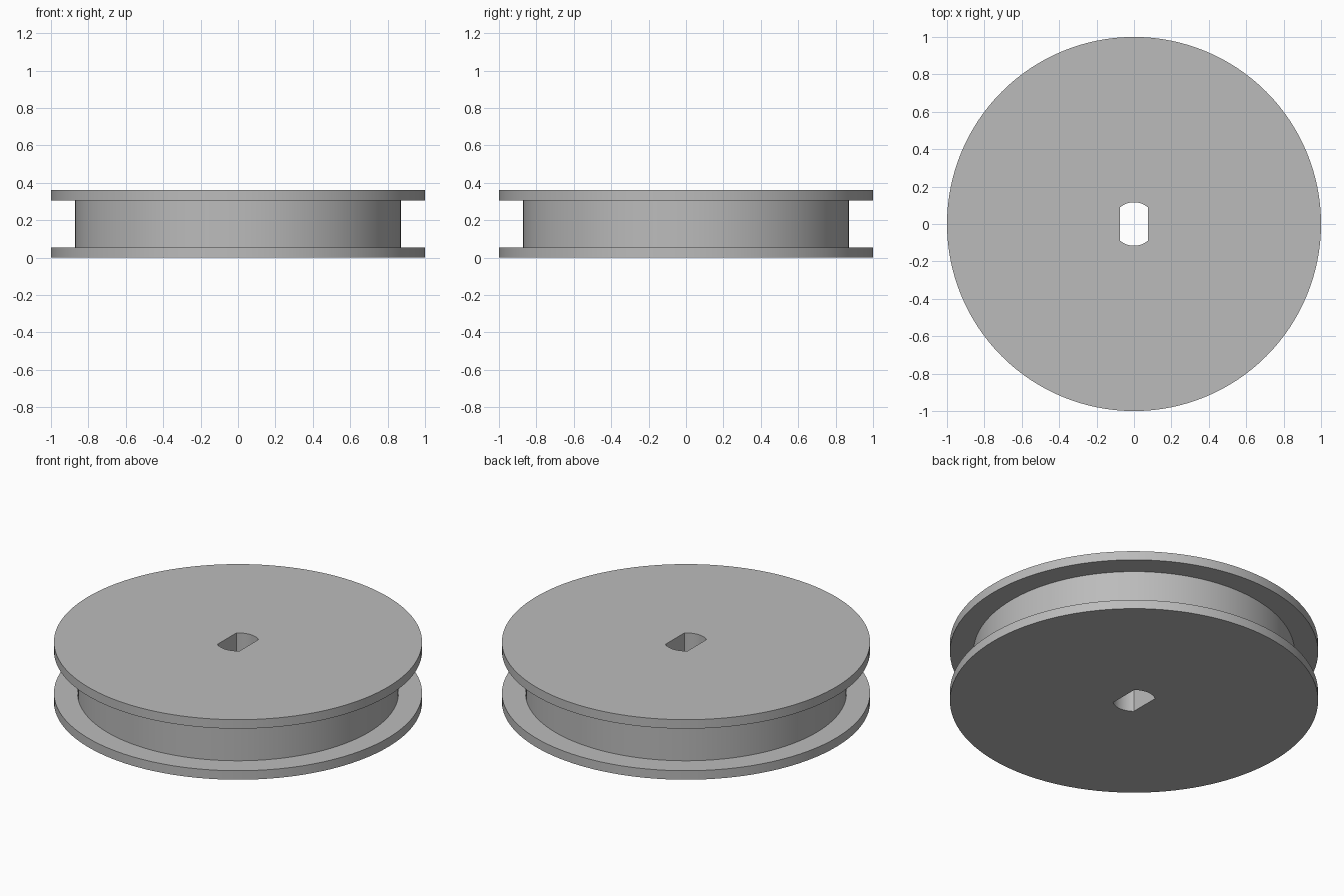
import bpy
import bmesh
from math import cos, sin, tau, radians

cube = bpy.data.objects.get("Cube")
if cube:
    bpy.data.objects.remove(cube, do_unlink=True)

SIDES = 128
HEIGHT = 0.36
FLANGE = 0.054
RIM, HUB = 1.0, 0.872
BORE = 0.116
# the bore's flats start exactly on a division of the circle
FLAT = BORE * cos(tau * 18 / SIDES)

grey = bpy.data.materials.new("plain grey")
grey.use_nodes = True
colour = (0.5, 0.5, 0.5, 1)
grey.diffuse_color = colour
grey.node_tree.nodes["Principled BSDF"].inputs["Base Color"].default_value = colour


def ring(bm, radius, z, flat=None):
    """Circle of vertices, optionally cut by two flats facing the x axis."""
    verts = []
    for i in range(SIDES):
        c, s = cos(tau * i / SIDES), sin(tau * i / SIDES)
        r = radius
        if flat and abs(c) * radius > flat:
            r = flat / abs(c)
        verts.append(bm.verts.new((r * c, r * s, z)))
    return verts


# Closed section: bore, bottom flange, recessed hub, top flange, back to bore
bm = bmesh.new()
rings = [ring(bm, BORE, 0, FLAT)]
for radius, z in [(RIM, 0), (RIM, FLANGE), (HUB, FLANGE),
                  (HUB, HEIGHT - FLANGE), (RIM, HEIGHT - FLANGE), (RIM, HEIGHT)]:
    rings.append(ring(bm, radius, z))
rings.append(ring(bm, BORE, HEIGHT, FLAT))
for a, b in zip(rings, rings[1:] + rings[:1]):
    for i in range(SIDES):
        j = (i + 1) % SIDES
        bm.faces.new((a[i], a[j], b[j], b[i]))
bmesh.ops.recalc_face_normals(bm, faces=bm.faces)

mesh = bpy.data.meshes.new("flanged_spool")
bm.to_mesh(mesh)
bm.free()
mesh.materials.append(grey)
spool = bpy.data.objects.new("flanged_spool", mesh)
bpy.context.collection.objects.link(spool)

# Smooth round walls, crisp rims
bpy.context.view_layer.objects.active = spool
spool.select_set(True)
bpy.ops.object.shade_smooth_by_angle(angle=radians(30))
